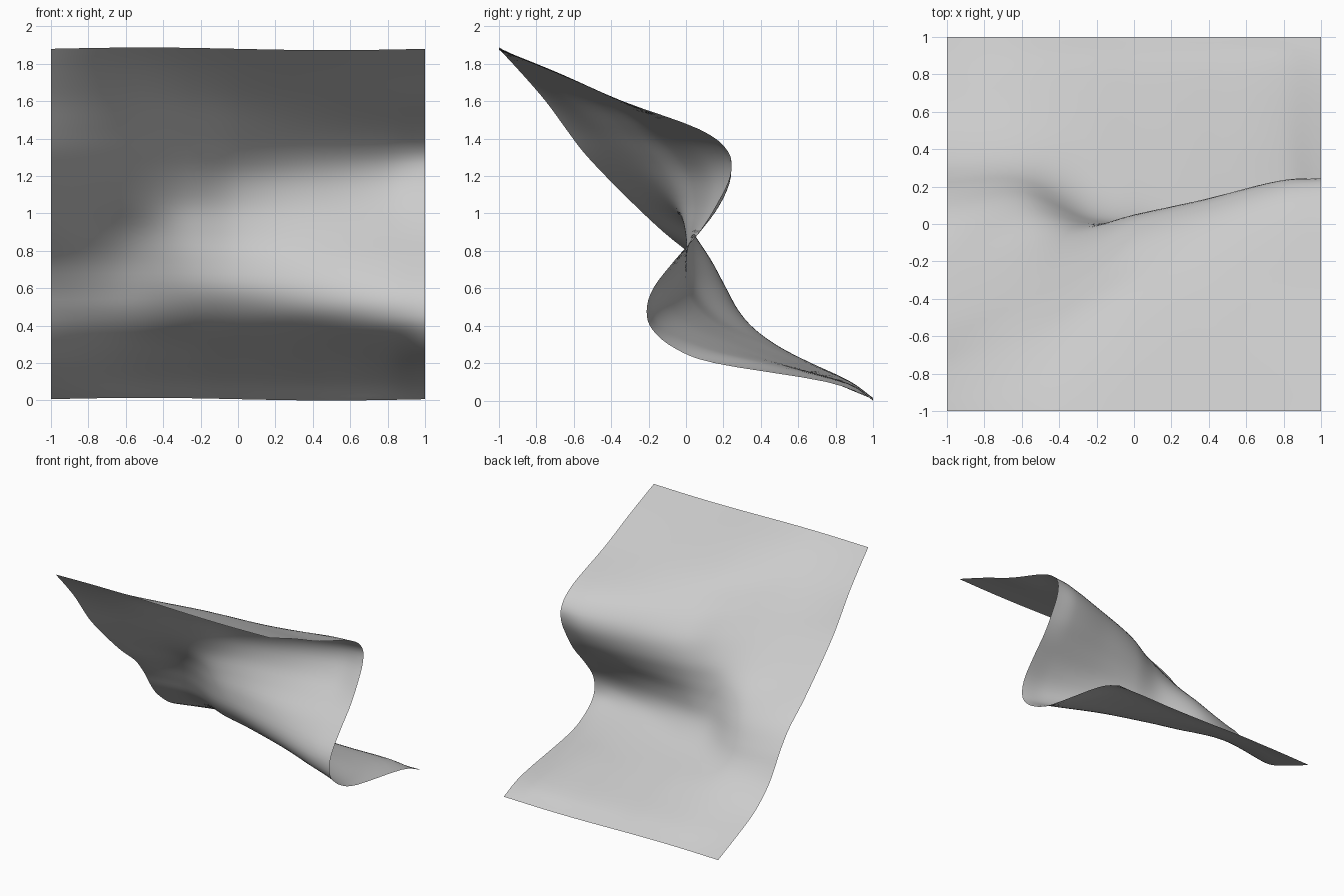
import bpy, math

if "Cube" in bpy.data.objects:
    bpy.data.objects.remove(bpy.data.objects["Cube"])

# Heights shared by every section, and the y offset of each section at those heights
HEIGHTS = [1.88, 1.75, 1.6, 1.45, 1.33, 1.2, 1.05, 0.9,
           0.75, 0.6, 0.48, 0.38, 0.28, 0.2, 0.1, 0.007]
SECTIONS = {
    -1.0: [-1, -.88, -.75, -.64, -.55, -.43, -.28, -.12, .06, .18, .255, .33, .44, .56, .78, 1],
    -0.6: [-1, -.82, -.64, -.49, -.38, -.26, -.12, .025, .13, .205, .27, .36, .5, .65, .86, 1],
    -0.25: [-1, -.73, -.48, -.32, -.21, -.11, -.035, -.005, .015, .05, .13, .26, .47, .64, .87, 1],
    0.0: [-1, -.69, -.39, -.2, -.07, .02, .05, .03, .0, .0, .07, .2, .41, .6, .86, 1],
    0.4: [-1, -.68, -.34, -.06, .075, .135, .12, .05, -.04, -.085, -.05, .08, .3, .54, .86, 1],
    0.8: [-1, -.68, -.34, .05, .2, .235, .18, .07, -.06, -.16, -.175, -.1, .12, .44, .85, 1],
    1.0: [-1, -.68, -.34, .07, .225, .235, .165, .07, -.06, -.175, -.21, -.18, -.06, .155, .75, 1],
}


def spline(ts, vs, t):
    """Smooth interpolation through unevenly spaced samples (ts ascending)."""
    n = len(ts)
    i = 0
    while i < n - 2 and t > ts[i + 1]:
        i += 1

    def slope(k):
        a, b = max(k - 1, 0), min(k + 1, n - 1)
        return (vs[b] - vs[a]) / (ts[b] - ts[a])

    h = ts[i + 1] - ts[i]
    u = (t - ts[i]) / h
    return ((2 * u**3 - 3 * u**2 + 1) * vs[i] + (u**3 - 2 * u**2 + u) * h * slope(i)
            + (3 * u**2 - 2 * u**3) * vs[i + 1] + (u**3 - u**2) * h * slope(i + 1))


# Folded sheet lofted across x
COLS, SUB = 60, 4
xs = list(SECTIONS)
steps = list(range(len(HEIGHTS)))
rows = (len(HEIGHTS) - 1) * SUB + 1
verts, faces = [], []
for c in range(COLS + 1):
    x = -1 + 2 * c / COLS
    ys = [spline(xs, [SECTIONS[s][k] for s in xs], x) for k in steps]
    wave = -0.007 * math.sin(math.pi * x)
    for r in range(rows):
        t = r / SUB
        verts.append((x, spline(steps, ys, t), spline(steps, HEIGHTS, t) + wave))
for c in range(COLS):
    for r in range(rows - 1):
        a = c * rows + r
        faces.append((a, a + rows, a + rows + 1, a + 1))

mesh = bpy.data.meshes.new("folded_sheet")
mesh.from_pydata(verts, [], faces)
# Keep the upper side facing up
if sum(p.normal.z * p.area for p in mesh.polygons) < 0:
    mesh.flip_normals()
sheet = bpy.data.objects.new("folded_sheet", mesh)
bpy.context.collection.objects.link(sheet)
for p in mesh.polygons:
    p.use_smooth = True
